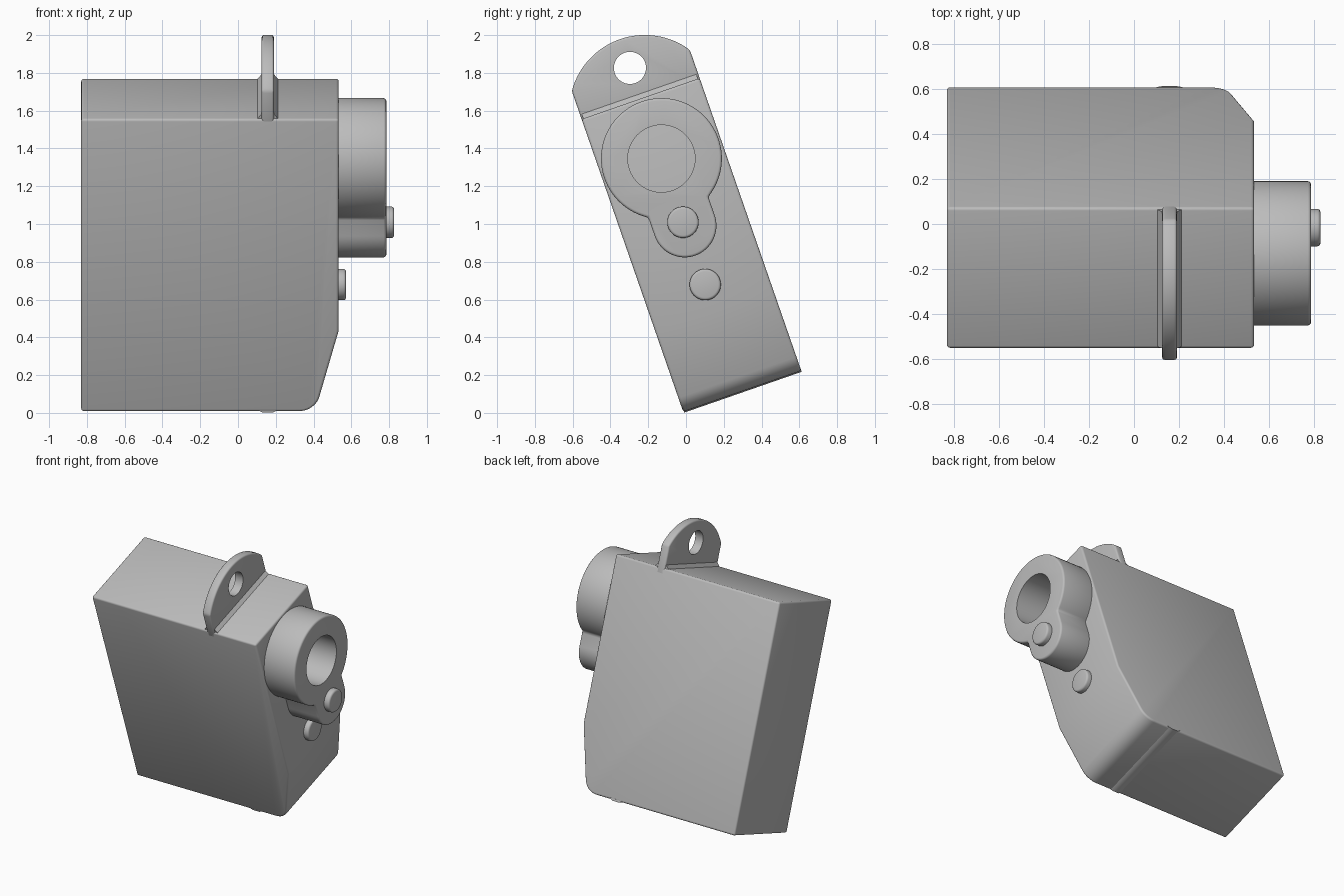
import bpy, bmesh
from math import sin, cos, pi, radians, asin

cube = bpy.data.objects.get("Cube")
if cube:
    bpy.data.objects.remove(cube, do_unlink=True)

grey = bpy.data.materials.new("plain_grey")
grey.use_nodes = True
COLOUR = (0.5, 0.5, 0.5, 1)
grey.diffuse_color = COLOUR
grey.node_tree.nodes["Principled BSDF"].inputs["Base Color"].default_value = COLOUR

# The whole unit leans back about the x axis
TILT = radians(19.15)
CORNER = (0, -0.015, 0.006)
WIDTH, HEIGHT, SIDE = 0.662, 1.64, 0.533
MID = WIDTH / 2


def arc(cx, cy, r, start, end, n=32):
    """Points along an arc, angles in radians."""
    return [(cx + r * cos(start + (end - start) * i / n),
             cy + r * sin(start + (end - start) * i / n)) for i in range(n + 1)]


def circle(cx, cy, r):
    return arc(cx, cy, r, 0, 2 * pi, 64)[:-1]


def prism(name, outline, axis, lo, hi, bevel=0.0, holes=()):
    """Extrude an outline along x, or along the body depth (y)."""
    bm = bmesh.new()

    def place(p, d):
        return (d, p[0], p[1]) if axis == "x" else (p[0], d, p[1])

    rings = [[bm.verts.new(place(p, d)) for p in outline] for d in (lo, hi)]
    bm.faces.new(rings[0])
    bm.faces.new(rings[1])
    n = len(outline)
    for i in range(n):
        j = (i + 1) % n
        bm.faces.new((rings[0][i], rings[0][j], rings[1][j], rings[1][i]))
    bmesh.ops.recalc_face_normals(bm, faces=bm.faces)
    mesh = bpy.data.meshes.new(name)
    bm.to_mesh(mesh)
    bm.free()
    obj = bpy.data.objects.new(name, mesh)
    bpy.context.collection.objects.link(obj)
    mesh.materials.append(grey)
    obj.rotation_euler.x = TILT
    obj.location = CORNER
    bpy.ops.object.select_all(action="DESELECT")
    bpy.context.view_layer.objects.active = obj
    obj.select_set(True)
    if bevel:
        mod = obj.modifiers.new("soft_edges", "BEVEL")
        mod.width, mod.segments = bevel, 3
        mod.limit_method, mod.angle_limit = "ANGLE", radians(30)
        bpy.ops.object.modifier_apply(modifier=mod.name)
    for hole in holes:
        cutter = prism("hole_cutter", hole, "x", lo - 0.1, hi + 0.1)
        cutter.hide_render = True
        bpy.context.view_layer.update()
        bpy.ops.object.select_all(action="DESELECT")
        bpy.context.view_layer.objects.active = obj
        obj.select_set(True)
        mod = obj.modifiers.new("hole", "BOOLEAN")
        mod.operation, mod.solver, mod.object = "DIFFERENCE", "EXACT", cutter
        bpy.ops.object.modifier_apply(modifier=mod.name)
        bpy.data.objects.remove(cutter, do_unlink=True)
    bpy.ops.object.shade_smooth_by_angle(angle=radians(35))
    return obj


# Main housing: box with a slanted, rounded lower corner on one side
slant = asin(0.29)
body = [(-0.83, 0), (-0.83, HEIGHT), (SIDE, HEIGHT), (SIDE, 0.45)]
body += arc(0.325, 0.11, 0.11, -slant, -pi / 2, 10)
prism("housing", body, "y", 0, WIDTH, 0.014)

# Mounting lug with a rounded top and a hole
half = asin(MID / 0.40)
lug = [(WIDTH, HEIGHT - 0.05)]
lug += arc(MID, 1.573, 0.40, pi / 2 - half, pi / 2 + half)
lug += [(0, HEIGHT - 0.05)]
prism("mounting_lug", lug, "x", 0.125, 0.19, 0.012, [circle(MID, 1.812, 0.085)])

# Lug base fillet and the slight rib under the housing
prism("lug_base", [(0.1, HEIGHT - 0.005), (0.125, HEIGHT + 0.025),
                   (0.19, HEIGHT + 0.025), (0.215, HEIGHT - 0.005)], "y", 0.01, WIDTH - 0.01)
prism("bottom_rib", [(0.1, 0.01), (0.13, -0.006), (0.185, -0.006), (0.215, 0.01)],
      "y", 0.004, WIDTH)

# Hub with its lower lobe and a round bore
HUB, LOBE = (MID, 1.304), (MID, 0.928)
R, r = 0.32, 0.168
gap = asin(r / R)
hub = arc(*HUB, R, -pi / 2 + gap, 3 * pi / 2 - gap, 64) + arc(*LOBE, r, pi, 2 * pi)
prism("hub", hub, "x", SIDE - 0.02, 0.785, 0.014, [circle(*HUB, 0.178)])

# Round pins
prism("hub_pin", circle(MID - 0.003, 0.948, 0.083), "x", 0.75, 0.827, 0.014)
prism("side_pin", circle(MID, 0.598, 0.083), "x", SIDE - 0.03, 0.572, 0.014)
